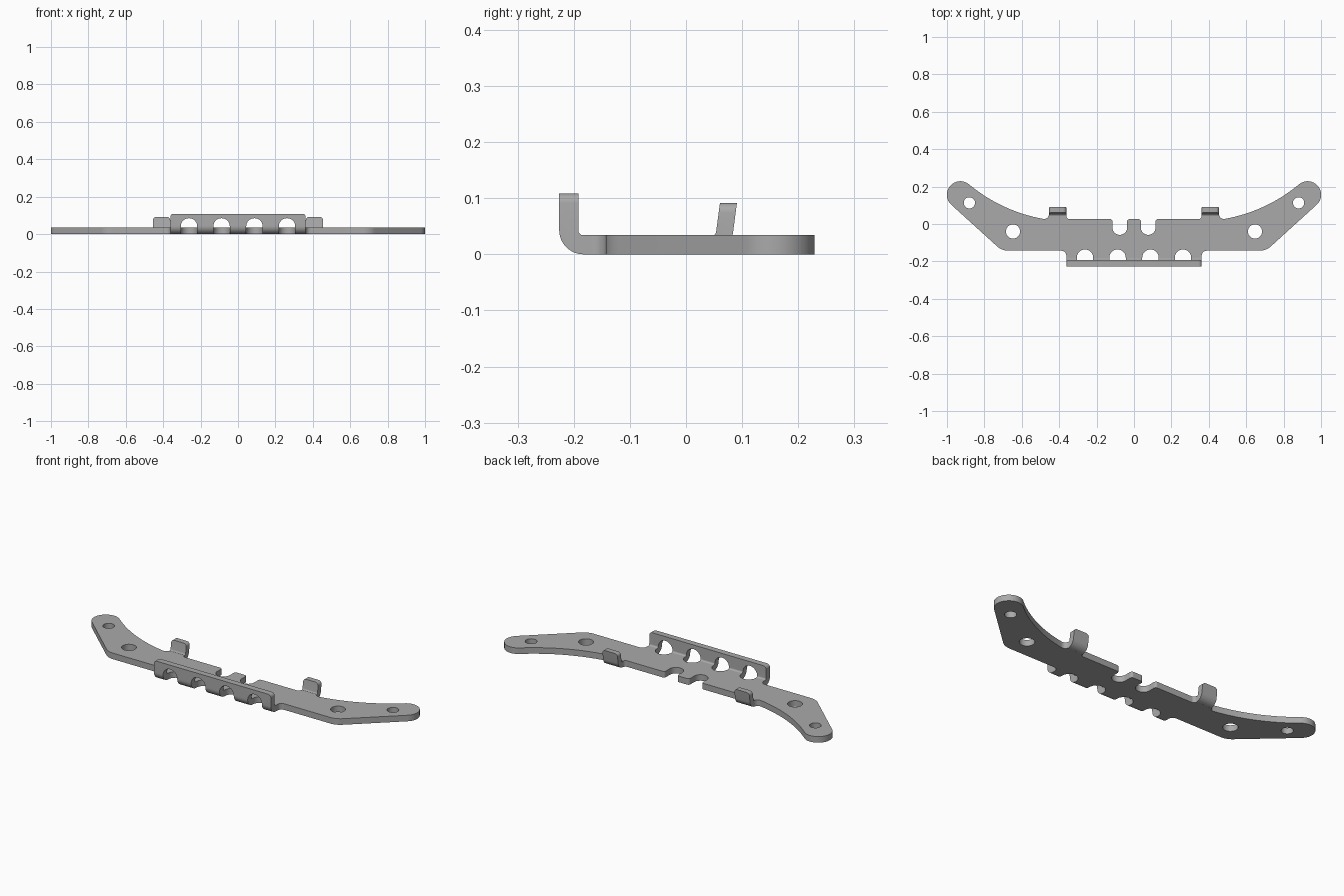
import bpy, bmesh, math
from mathutils import Vector

if "Cube" in bpy.data.objects:
    bpy.data.objects.remove(bpy.data.objects["Cube"])

T = 0.034          # sheet thickness
BEND_Z = 0.043     # height of the bend axis, equal to the outer bend radius

steel = bpy.data.materials.new("grey_steel")
steel.use_nodes = True
steel.diffuse_color = (0.4, 0.4, 0.4, 1)
steel.node_tree.nodes["Principled BSDF"].inputs["Base Color"].default_value = (0.4, 0.4, 0.4, 1)


def rounded(corners):
    """Polygon with a fillet of radius r at each (x, y, r) corner."""
    pts = []
    for i, (x, y, r) in enumerate(corners):
        p = Vector((x, y))
        if r == 0:
            pts.append(p)
            continue
        a = (Vector(corners[i - 1][:2]) - p).normalized()
        b = (Vector(corners[(i + 1) % len(corners)][:2]) - p).normalized()
        half = a.angle(b) / 2
        centre = p + (a + b).normalized() * (r / math.sin(half))
        start = p + a * (r / math.tan(half)) - centre
        end = p + b * (r / math.tan(half)) - centre
        sweep = math.pi - 2 * half
        n = 12
        for k in range(n + 1):
            t = k / n
            pts.append(centre + (start * math.sin((1 - t) * sweep)
                                 + end * math.sin(t * sweep)) / math.sin(sweep))
    return pts


def prism(bm, pts, place, depth):
    """Extrude a 2D polygon, placed in space by a function, along depth."""
    face = bm.faces.new([bm.verts.new(place(p[0], p[1])) for p in pts])
    new = bmesh.ops.extrude_face_region(bm, geom=[face])["geom"]
    bmesh.ops.translate(bm, vec=depth, verts=[v for v in new if isinstance(v, bmesh.types.BMVert)])


def make(name, bm):
    bmesh.ops.recalc_face_normals(bm, faces=bm.faces)
    mesh = bpy.data.meshes.new(name)
    bm.to_mesh(mesh)
    bm.free()
    mesh.materials.append(steel)
    obj = bpy.data.objects.new(name, mesh)
    bpy.context.collection.objects.link(obj)
    return obj


def bent_tab(name, x0, x1, y_bend, side, angle, thick, height, overlap):
    """Sheet strip that leaves the plate and bends upward, with rounded top corners."""
    def skin(radius):
        row = [(y_bend - side * overlap, BEND_Z - radius)]
        for k in range(13):
            a = angle * k / 12
            row.append((y_bend + side * radius * math.sin(a), BEND_Z - radius * math.cos(a)))
        y, z = row[-1]
        row.append((y + side * (height - z) / math.tan(angle), height))
        return row
    bm = bmesh.new()
    profile = skin(BEND_Z) + skin(BEND_Z - thick)[::-1]
    prism(bm, profile, lambda y, z: (x0, y, z), (x1 - x0, 0, 0))
    ends = [e for e in bm.edges
            if all(v.co.z > height - 0.001 for v in e.verts)
            and abs(e.verts[0].co.x - e.verts[1].co.x) < 0.001]
    bmesh.ops.bevel(bm, geom=ends, offset=0.017, segments=6, affect='EDGES', profile=0.5)
    return make(name, bm)


# Flat plate: right half of the outline, mirrored
half = [(0.362, -0.183, 0), (0.362, -0.143, 0.027), (0.706, -0.143, 0.09),
        (1.03, 0.151, 0.071), (0.935, 0.256, 0.071), (0.713, 0.071, 0.85),
        (0.455, 0.0215, 0.025), (0.455, 0.044, 0), (0.362, 0.044, 0),
        (0.362, 0.026, 0.017), (0.115, 0.026, 0.013), (0.115, -0.058, 0.0385),
        (0.037, -0.058, 0.0385), (0.037, 0.026, 0.013)]
outline = half + [(-x, y, r) for x, y, r in reversed(half)]
bm = bmesh.new()
prism(bm, rounded(outline), lambda x, y: (x, y, 0), (0, 0, T))
plate = make("bracket_plate", bm)

# Front flange and the two leaning rear tabs
adds = [bent_tab("front_flange", -0.362, 0.362, -0.183, -1, math.pi / 2, T, 0.1085, 0.015)]
for s, name in ((1, "left_tab"), (-1, "right_tab")):
    x0, x1 = sorted((s * 0.362, s * 0.455))
    adds.append(bent_tab(name, x0, x1, 0.041, 1, math.radians(82.5), 0.03, 0.0915, 0.015))

# Cutters: arched slots across the bend, and round bolt holes
R = 0.044
arch = [(R * math.cos(math.pi * k / 20), R * math.sin(math.pi * k / 20)) for k in range(21)]
arch += [(-R, -0.1), (R, -0.1)]
ring = [(math.cos(math.tau * k / 32), math.sin(math.tau * k / 32)) for k in range(32)]
down, front = bmesh.new(), bmesh.new()
for cx in (-0.262, -0.088, 0.088, 0.262):
    prism(down, arch, lambda x, y: (cx + x, y - 0.18, -0.05), (0, 0, 0.091))
    prism(front, arch, lambda x, z: (cx + x, -0.3, z + 0.041), (0, 0.12, 0))
for s in (-1, 1):
    for cx, cy, r in ((0.647, -0.04, 0.038), (0.88, 0.113, 0.03)):
        prism(down, ring, lambda x, y: (s * cx + r * x, cy + r * y, -0.05), (0, 0, 0.15))
cuts = [make("slot_and_hole_cutter", down), make("flange_slot_cutter", front)]

# Weld the parts, cut the openings, then drop the helpers
for helper in adds + cuts:
    mod = plate.modifiers.new(helper.name, 'BOOLEAN')
    mod.operation = 'UNION' if helper in adds else 'DIFFERENCE'
    mod.solver = 'EXACT'
    mod.object = helper
    helper.hide_render = True
bpy.context.view_layer.update()
result = bpy.data.meshes.new_from_object(plate.evaluated_get(bpy.context.evaluated_depsgraph_get()))
plate.modifiers.clear()
plate.data = result
for helper in adds + cuts:
    bpy.data.objects.remove(helper)

bpy.ops.object.select_all(action='DESELECT')
plate.select_set(True)
bpy.context.view_layer.objects.active = plate
bpy.ops.object.shade_smooth_by_angle(angle=math.radians(30))
